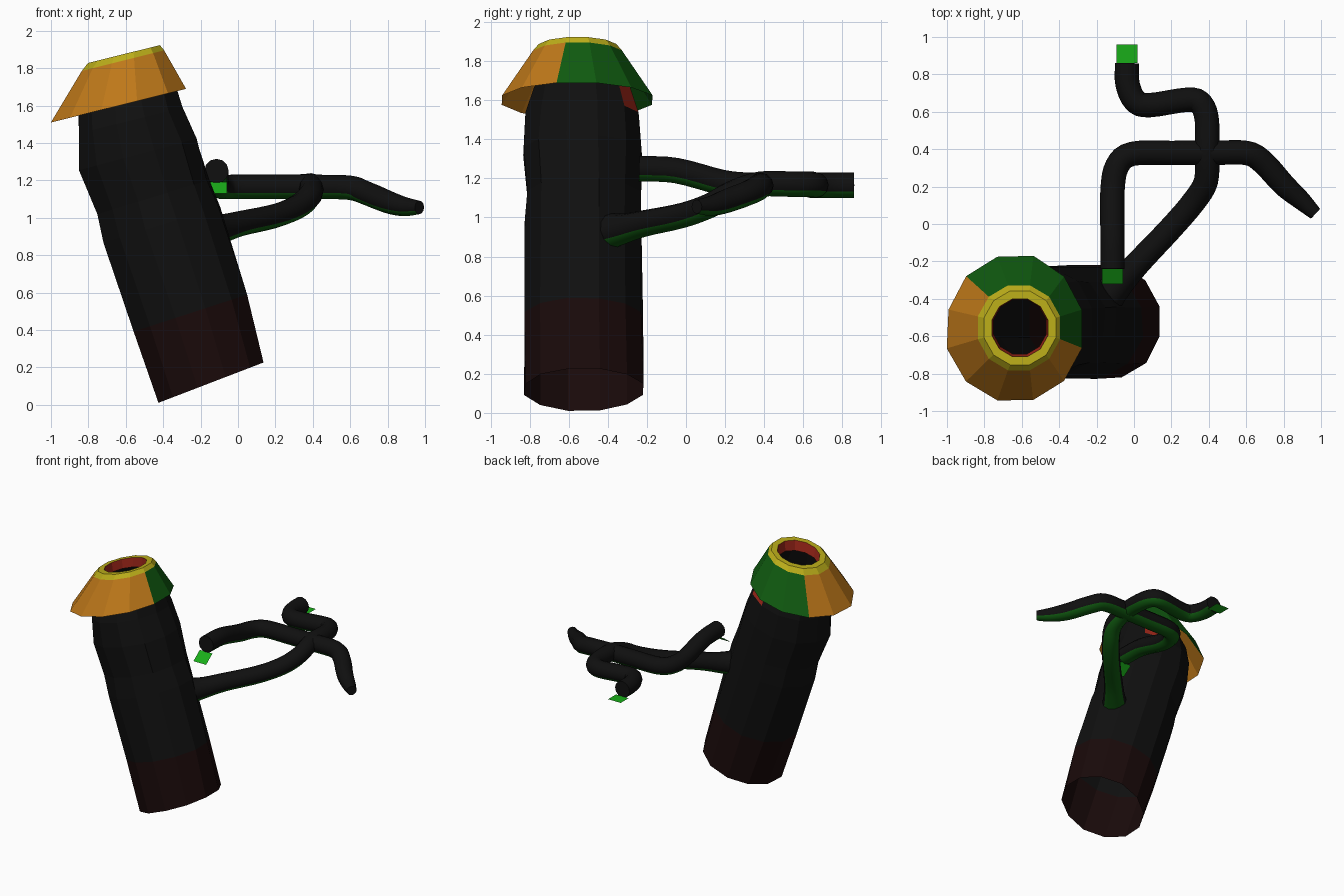
import bpy, bmesh, random
from math import cos, sin, tau, radians
from mathutils import Vector

if "Cube" in bpy.data.objects:
    bpy.data.objects.remove(bpy.data.objects["Cube"])

random.seed(4)


def material(name, rgb):
    m = bpy.data.materials.new(name)
    m.diffuse_color = (*rgb, 1)
    m.use_nodes = True
    m.node_tree.nodes["Principled BSDF"].inputs["Base Color"].default_value = m.diffuse_color
    return m


BARK = material("bark", (0.005, 0.005, 0.005))
ROOT = material("dark_red_bark", (0.010, 0.003, 0.003))
MOSS = material("moss", (0.005, 0.10, 0.005))
LEAF = material("bright_green", (0.01, 0.42, 0.01))
ORANGE = material("orange", (0.52, 0.19, 0.01))
YELLOW = material("yellow", (0.50, 0.42, 0.01))
RED = material("red", (0.35, 0.02, 0.01))


def loft(name, rings, mats, pick, caps=False, smooth=False):
    """Skin a list of rings; pick(face, band) gives the material slot."""
    bm = bmesh.new()
    rows = [[bm.verts.new(p) for p in ring] for ring in rings]
    n = len(rows[0])
    bands = []
    for b, (lo, hi) in enumerate(zip(rows, rows[1:])):
        for i in range(n):
            j = (i + 1) % n
            bands.append((bm.faces.new((lo[i], lo[j], hi[j], hi[i])), b))
    if caps:
        bands.append((bm.faces.new(rows[0][::-1]), 0))
        bands.append((bm.faces.new(rows[-1]), len(rows) - 2))
    bm.normal_update()
    for f, b in bands:
        f.material_index = pick(f, b)
        f.smooth = smooth and len(f.verts) == 4
    me = bpy.data.meshes.new(name)
    bm.to_mesh(me)
    bm.free()
    for m in mats:
        me.materials.append(m)
    ob = bpy.data.objects.new(name, me)
    bpy.context.collection.objects.link(ob)
    return ob


def tilted_ring(x, y, z, rx, ry, tilt, n=12, jitter=0.0):
    t = radians(tilt)
    pts = []
    for i in range(n):
        a = tau * (i + 0.5) / n
        k = 1 + random.uniform(-jitter, jitter)
        pts.append(Vector((x + k * rx * cos(a) * cos(t), y + k * ry * sin(a),
                           z + k * rx * cos(a) * sin(t))))
    return pts


# Leaning hollow trunk, open at the bottom and narrowing inside the cap
trunk = [(-0.14, -0.52, 0.12, 0.31, 0.315, 21), (-0.255, -0.525, 0.49, 0.325, 0.31, 18),
         (-0.41, -0.525, 0.96, 0.335, 0.305, 17), (-0.455, -0.525, 1.11, 0.32, 0.30, 17),
         (-0.53, -0.53, 1.34, 0.335, 0.315, 15), (-0.575, -0.53, 1.52, 0.30, 0.30, 14),
         (-0.595, -0.53, 1.66, 0.27, 0.255, 14), (-0.61, -0.555, 1.83, 0.19, 0.19, 14)]
loft("trunk", [tilted_ring(*r, jitter=0.025) for r in trunk], [BARK, ROOT, RED],
     lambda f, b: 1 if b == 0 else
     2 if b == 5 and f.normal.y > 0.7 and f.normal.x > 0 else 0)

# Flared cap with a rimmed hole
cap = [(-0.635, -0.56, 1.60, 0.385, 0.40, 14), (-0.615, -0.555, 1.84, 0.235, 0.235, 14),
       (-0.61, -0.555, 1.875, 0.205, 0.205, 14), (-0.61, -0.555, 1.875, 0.16, 0.16, 14),
       (-0.61, -0.55, 1.80, 0.15, 0.15, 14)]


def cap_colour(f, b):
    if b == 3:
        return 2
    if b > 0:
        return 1
    c = f.calc_center_median()
    return 3 if (c.x + 0.63) * 0.5 + (c.y + 0.56) > 0.1 else 0


loft("cap", [tilted_ring(*r, jitter=0.015 if i == 0 else 0) for i, r in enumerate(cap)],
     [ORANGE, YELLOW, RED, MOSS], cap_colour)


# Branches: round tubes along smoothed paths of (x, y, z, radius)
def smooth_path(pts, steps=4):
    p = [Vector(q) for q in pts]
    p = [2 * p[0] - p[1]] + p + [2 * p[-1] - p[-2]]
    out = []
    for a, b, c, d in zip(p, p[1:], p[2:], p[3:]):
        for s in range(steps):
            t = s / steps
            out.append(0.5 * (2 * b + (c - a) * t + (2 * a - 5 * b + 4 * c - d) * t * t
                              + (3 * b - a - 3 * c + d) * t ** 3))
    return out + [p[-2]]


def branch(name, pts, n=12):
    path = smooth_path(pts)
    rings = []
    for i, q in enumerate(path):
        d = (path[min(i + 1, len(path) - 1)] - path[max(i - 1, 0)]).xyz.normalized()
        side = d.cross(Vector((0, 0, 1))).normalized()
        up = side.cross(d)
        rings.append([q.xyz + q.w * (side * cos(tau * k / n) + up * sin(tau * k / n))
                      for k in range(n)][::-1])
    ob = loft(name, rings, [BARK, MOSS], lambda f, b: 0, True, True)
    bm = bmesh.new()
    bm.from_mesh(ob.data)
    bmesh.ops.recalc_face_normals(bm, faces=bm.faces)
    for f in bm.faces:
        f.material_index = int(f.normal.z < -0.3)
    bm.to_mesh(ob.data)
    bm.free()


branch("lower_branch", [
    (-0.20, -0.45, 0.92, 0.11), (-0.09, -0.33, 0.94, 0.08), (0.02, -0.21, 0.97, 0.068),
    (0.20, -0.02, 1.01, 0.065), (0.32, 0.12, 1.06, 0.065), (0.385, 0.23, 1.12, 0.065),
    (0.39, 0.38, 1.17, 0.065), (0.39, 0.55, 1.17, 0.065), (0.36, 0.64, 1.17, 0.065),
    (0.29, 0.665, 1.165, 0.065), (0.08, 0.635, 1.165, 0.065), (0.005, 0.66, 1.165, 0.065),
    (-0.035, 0.75, 1.165, 0.065), (-0.037, 0.86, 1.165, 0.065)])
branch("upper_branch", [
    (-0.115, -0.24, 1.25, 0.065), (-0.115, -0.05, 1.24, 0.065), (-0.115, 0.18, 1.18, 0.065),
    (-0.09, 0.31, 1.165, 0.065), (-0.01, 0.375, 1.165, 0.065), (0.20, 0.38, 1.165, 0.065),
    (0.42, 0.38, 1.165, 0.065), (0.60, 0.38, 1.16, 0.065), (0.69, 0.33, 1.13, 0.065),
    (0.80, 0.21, 1.085, 0.062), (0.89, 0.13, 1.06, 0.052), (0.97, 0.055, 1.055, 0.036)])


# Flat green flaps at the two branch ends
def flap(name, x, y0, z0, y1, z1, half=0.056):
    me = bpy.data.meshes.new(name)
    me.from_pydata([(x - half, y0, z0), (x + half, y0, z0), (x + half, y1, z1),
                    (x - half, y1, z1)], [], [(0, 1, 2, 3)])
    me.materials.append(LEAF)
    bpy.context.collection.objects.link(bpy.data.objects.new(name, me))


flap("back_flap", -0.037, 0.86, 1.11, 0.96, 1.11)
flap("front_flap", -0.115, -0.32, 1.13, -0.24, 1.19)
